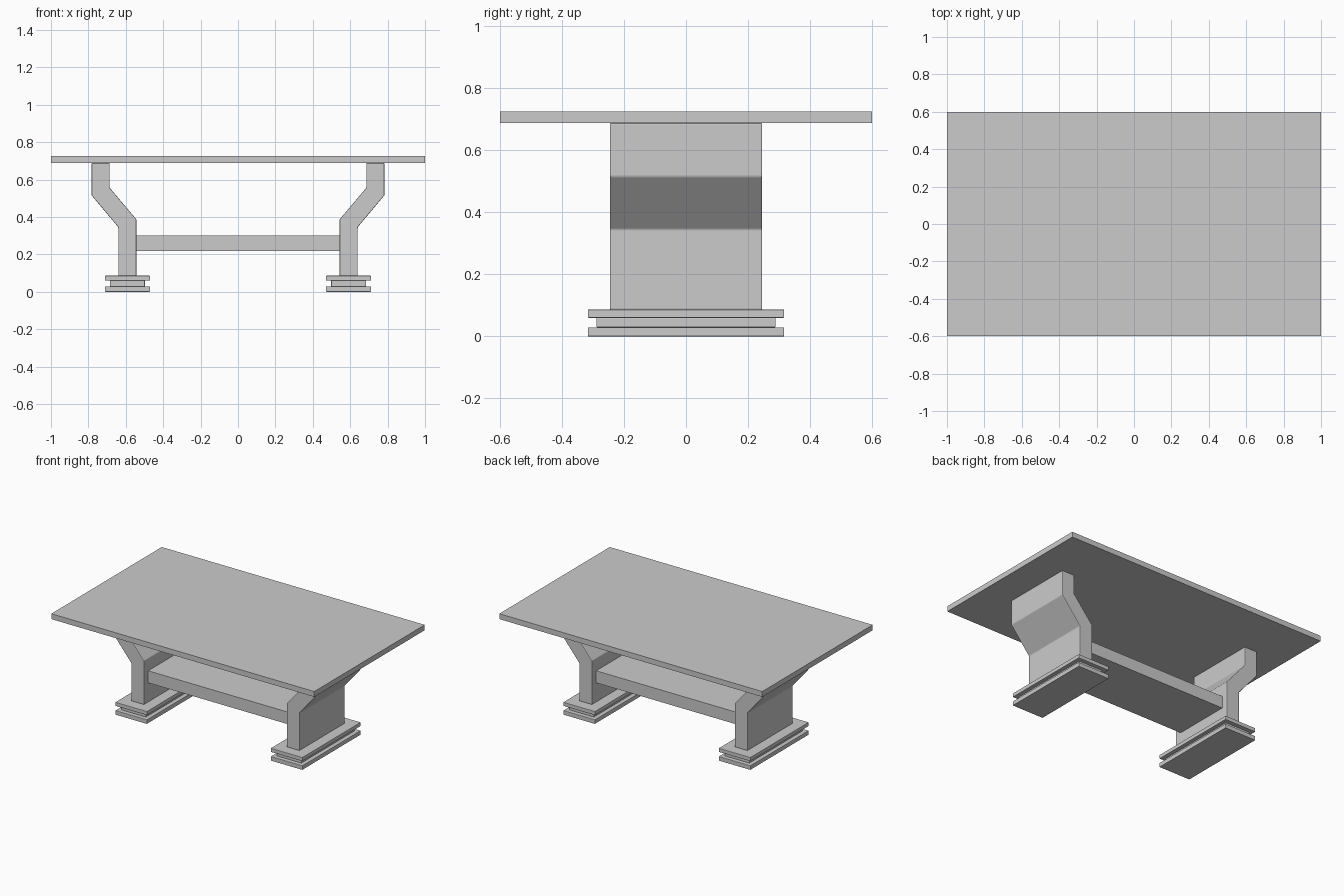
import bpy, bmesh

if "Cube" in bpy.data.objects:
    bpy.data.objects.remove(bpy.data.objects["Cube"])


def finish(bm, name, bevel):
    bmesh.ops.recalc_face_normals(bm, faces=bm.faces)
    mesh = bpy.data.meshes.new(name)
    bm.to_mesh(mesh)
    bm.free()
    obj = bpy.data.objects.new(name, mesh)
    bpy.context.collection.objects.link(obj)
    if bevel:
        mod = obj.modifiers.new("edge_bevel", 'BEVEL')
        mod.width = bevel
        mod.segments = 2
        mod.limit_method = 'ANGLE'
    return obj


def prism(name, profile, half_depth, bevel=0.0):
    """Extrude an x/z profile symmetrically along y."""
    bm = bmesh.new()
    face = bm.faces.new([bm.verts.new((x, -half_depth, z)) for x, z in profile])
    ext = bmesh.ops.extrude_face_region(bm, geom=[face])
    verts = [v for v in ext["geom"] if isinstance(v, bmesh.types.BMVert)]
    bmesh.ops.translate(bm, verts=verts, vec=(0, 2 * half_depth, 0))
    return finish(bm, name, bevel)


def box(name, x0, x1, half_depth, z0, z1, bevel=0.0):
    return prism(name, [(x0, z0), (x1, z0), (x1, z1), (x0, z1)], half_depth, bevel)


# Table top and wide stretcher board
box("table_top", -1.0, 1.0, 0.6, 0.688, 0.725)
box("stretcher", -0.545, 0.545, 0.2, 0.219, 0.302)

# Cranked leg profile (right-hand side)
LEG = [(0.543, 0.086), (0.64, 0.086), (0.64, 0.345), (0.783, 0.516),
       (0.783, 0.688), (0.686, 0.688), (0.686, 0.556), (0.543, 0.387)]

# Stepped foot: name, half width, half depth, bottom, top
FOOT = [("foot_bottom", 0.12, 0.317, 0.0, 0.029),
        ("foot_middle", 0.093, 0.289, 0.029, 0.06),
        ("foot_top", 0.12, 0.317, 0.06, 0.086)]

for side, label in ((1, "right"), (-1, "left")):
    prism(f"leg_{label}", [(side * x, z) for x, z in LEG], 0.246, 0.004)
    for part, w, d, z0, z1 in FOOT:
        cx = side * 0.591
        box(f"{part}_{label}", cx - w, cx + w, d, z0, z1, 0.002)
